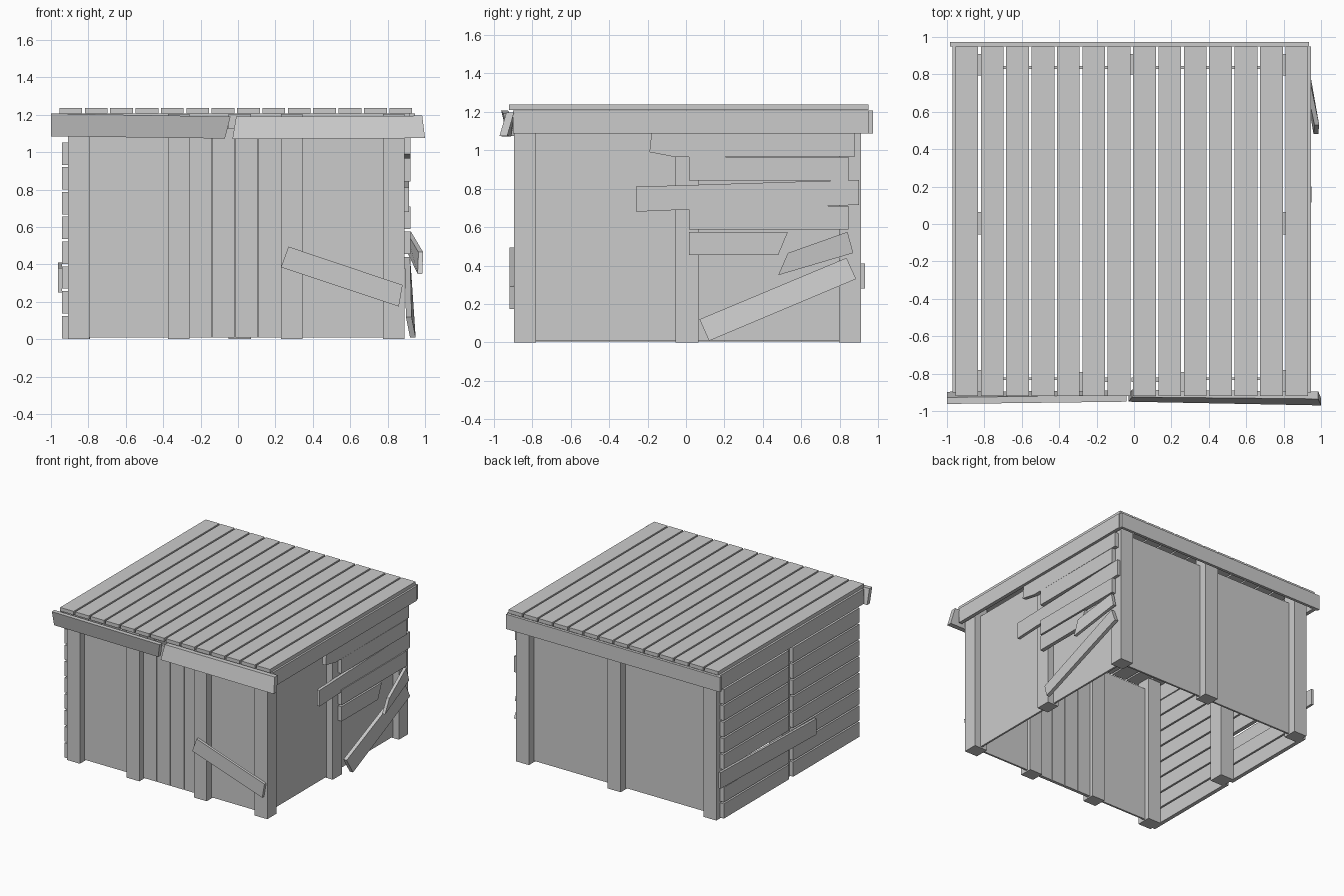
import bpy, bmesh
from mathutils import Vector


def slab(name, corners, depth):
    """Polygon of 3D corners extruded along a depth vector."""
    bm = bmesh.new()
    d = Vector(depth)
    a = [bm.verts.new(Vector(c)) for c in corners]
    b = [bm.verts.new(Vector(c) + d) for c in corners]
    bm.faces.new(a)
    bm.faces.new(b[::-1])
    n = len(a)
    for i in range(n):
        bm.faces.new((a[i], b[i], b[(i + 1) % n], a[(i + 1) % n]))
    bmesh.ops.recalc_face_normals(bm, faces=bm.faces)
    me = bpy.data.meshes.new(name)
    bm.to_mesh(me)
    bm.free()
    ob = bpy.data.objects.new(name, me)
    bpy.context.collection.objects.link(ob)
    return ob


def box(name, x0, x1, y0, y1, z0, z1):
    return slab(name, [(x0, y0, z0), (x1, y0, z0), (x1, y1, z0), (x0, y1, z0)],
                (0, 0, z1 - z0))


def right_board(name, pts, x=0.89, t=0.032):
    """Board on the right wall from a (y, z) outline."""
    slab(name, [(x, y, z) for y, z in pts], (t, 0, 0))


# Roof planks
for i in range(14):
    x = -0.955 + i * 0.1357
    box("roof_plank", x, x + 0.122, -0.92, 0.95, 1.208, 1.237)

# Posts: corners, front pair, back and side middles
for x in (-0.91, 0.775):
    for y in (-0.895, 0.795):
        box("corner_post", x, x + 0.115, y, y + 0.115, 0, 1.205)
for x in (-0.375, 0.23):
    box("front_post", x, x + 0.115, -0.895, -0.79, 0, 1.205)
box("back_post", -0.05, 0.07, 0.80, 0.91, 0, 1.205)
for s, n in ((-1, "left"), (1, "right")):
    a, b = sorted((s * 0.79, s * (0.89 if s > 0 else 0.91)))
    box(n + "_post", a, b, -0.055, 0.065, 0, 1.205)

# Recessed wall panels
box("back_wall", -0.82, 0.80, 0.83, 0.845, 0.01, 1.13)
box("right_wall", 0.82, 0.835, -0.80, 0.82, 0.01, 1.13)
box("front_wall_left", -0.82, -0.30, -0.835, -0.82, 0.01, 1.13)
box("front_wall_right", 0.28, 0.80, -0.835, -0.82, 0.01, 1.13)

# Vertical door planks
for i in range(4):
    x = -0.262 + i * 0.124
    box("door_plank", x, x + 0.119, -0.845, -0.82, 0.01, 1.13)

# Fascia boards under the roof
box("back_fascia", -0.985, 0.935, 0.95, 0.973, 1.087, 1.207)
box("right_fascia", 0.915, 0.945, -0.90, 0.95, 1.087, 1.207)
box("left_fascia", -0.97, -0.94, -0.90, 0.95, 1.087, 1.207)
slab("front_fascia_left",
     [(-1.0, -0.962, 1.207), (-0.04, -0.95, 1.19), (-0.07, -0.925, 1.073), (-1.0, -0.932, 1.085)],
     (0, 0.035, 0))
slab("front_fascia_right",
     [(-0.01, -0.925, 1.19), (0.985, -0.935, 1.195), (1.0, -0.97, 1.075), (-0.03, -0.95, 1.07)],
     (0, 0.04, 0))

# Left wall planks in two columns, one missing
for i in range(8):
    z = 0.005 + i * 0.1325
    box("left_plank_front", -0.942, -0.91, -0.88, -0.03, z, z + 0.12)
    if i != 2:
        box("left_plank_back", -0.942, -0.91, 0.02, 0.86, z, z + 0.12)
slab("left_loose_board",
     [(-0.942, 0.93, 0.28), (-0.942, 0.93, 0.41), (-0.942, -0.3, 0.38), (-0.942, -0.3, 0.25)],
     (-0.02, 0, 0))

# Right wall boards
right_board("right_board_top", [(-0.18, 1.087), (0.88, 1.087), (0.88, 0.968), (-0.06, 0.965), (-0.19, 0.99)])
right_board("right_board_upper", [(0.015, 0.965), (0.845, 0.965), (0.845, 0.843), (0.015, 0.843)])
right_board("right_board_long",
            [(-0.26, 0.81), (0.64, 0.838), (0.9, 0.845), (0.9, 0.715), (0.1, 0.695), (-0.26, 0.68)], t=0.025)
right_board("right_board_middle", [(0.015, 0.71), (0.845, 0.71), (0.845, 0.588), (0.015, 0.588)])
right_board("right_board_broken", [(0.015, 0.575), (0.53, 0.575), (0.48, 0.455), (0.015, 0.455)])
slab("right_hanging_piece",
     [(0.96, 0.48, 0.35), (0.965, 0.53, 0.465), (0.90, 0.84, 0.575), (0.905, 0.87, 0.465)],
     (0.025, 0, 0))
slab("right_fallen_board",
     [(0.898, 0.07, 0.12), (0.89, 0.835, 0.44), (0.898, 0.885, 0.33), (0.92, 0.12, 0.008)],
     (0.03, 0, 0))

# Diagonal board on the front
slab("front_diagonal_board",
     [(0.23, -0.895, 0.385), (0.27, -0.895, 0.495), (0.88, -0.895, 0.29), (0.86, -0.895, 0.175)],
     (0, -0.022, 0))
